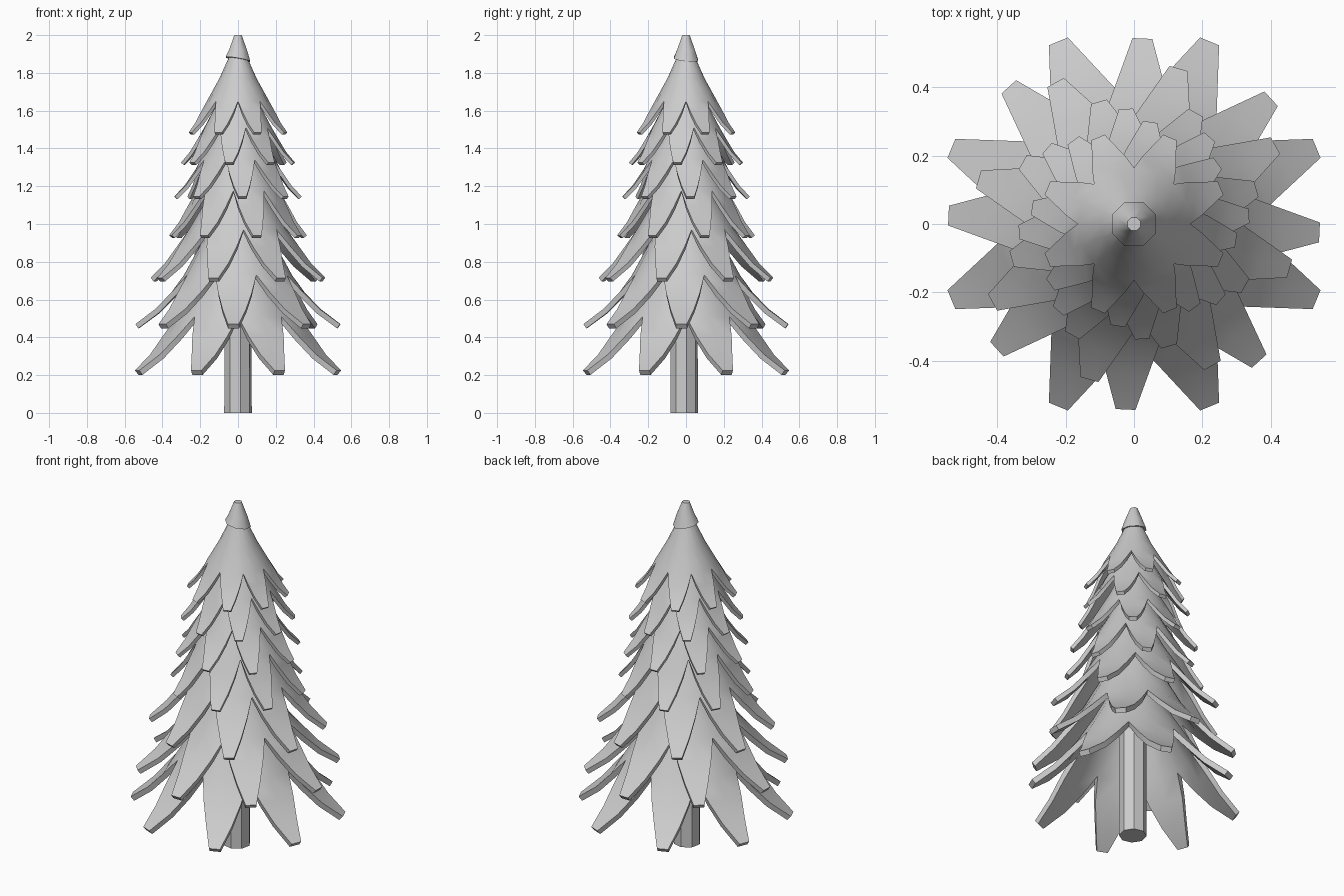
import bpy
from math import sin, cos, radians, pi

if "Cube" in bpy.data.objects:
    bpy.data.objects.remove(bpy.data.objects["Cube"])

BRANCHES = 8


def make_object(name, verts, faces):
    mesh = bpy.data.meshes.new(name)
    mesh.from_pydata(verts, [], faces)
    obj = bpy.data.objects.new(name, mesh)
    bpy.context.collection.objects.link(obj)
    return obj


def smooth(obj, angle):
    bpy.ops.object.select_all(action='DESELECT')
    obj.select_set(True)
    bpy.context.view_layer.objects.active = obj
    bpy.ops.object.shade_smooth_by_angle(angle=radians(angle))


def tier(name, turn, tip_r, tip_z, notch_r, notch_z, top_r, top_z, tip_w, thick):
    """Hollow cone whose rim splits into eight drooping, tapered branches."""
    verts, faces = [], []
    n = BRANCHES * 2

    def add(r, a, z, side=0.0):
        # point at radius r and angle a, shifted sideways
        verts.append((r * cos(a) - side * sin(a), r * sin(a) + side * cos(a), z))
        return len(verts) - 1

    # cone rings: odd vertices are notches, even ones branch centres
    rings = []
    for t, bulge in ((0, 0), (0.5, -0.006), (1, 0)):
        r = top_r + (notch_r - top_r) * t + bulge
        z = top_z + (notch_z - top_z) * t
        rings.append([add(r, radians(turn) + i * pi / BRANCHES, z) for i in range(n)])
    for up, low in zip(rings, rings[1:]):
        for i in range(n):
            j = (i + 1) % n
            faces.append((up[i], low[i], low[j], up[j]))
    base = rings[-1]
    base_half = notch_r * sin(pi / BRANCHES)

    # branches: flare outwards from the base to a blunt tip
    for b in range(BRANCHES):
        a = radians(turn) + b * 2 * pi / BRANCHES
        rows = [[base[2 * b - 1], base[2 * b], base[2 * b + 1]]]
        for tr, tz in ((0.25, 0.36), (0.59, 0.70), (1, 1)):
            r = notch_r + (tip_r - notch_r) * tr
            z = notch_z + (tip_z - notch_z) * tz
            half = base_half + (tip_w / 2 - base_half) * tr
            rows.append([add(r, a, z, s * half) for s in (-1, 0, 1)])
        for up, low in zip(rows, rows[1:]):
            for k in (0, 1):
                faces.append((up[k], low[k], low[k + 1], up[k + 1]))

    obj = make_object(name, verts, faces)
    mod = obj.modifiers.new("thickness", 'SOLIDIFY')
    mod.thickness = thick
    mod.offset = -1
    bpy.context.view_layer.objects.active = obj
    obj.select_set(True)
    bpy.ops.object.modifier_apply(modifier=mod.name)
    smooth(obj, 35)


# foliage tiers, bottom to top
tiers = [
    # turn, tip_r, tip_z, notch_r, notch_z, top_r, top_z, tip_w, thick
    (22.5, 0.578, 0.225, 0.325, 0.51, 0.14, 0.84, 0.060, 0.030),
    (-2.6, 0.543, 0.470, 0.286, 0.73, 0.12, 1.06, 0.058, 0.028),
    (-16.0, 0.473, 0.715, 0.262, 0.97, 0.10, 1.26, 0.055, 0.025),
    (16.0, 0.372, 0.940, 0.222, 1.175, 0.09, 1.43, 0.048, 0.022),
    (4.0, 0.337, 1.145, 0.200, 1.34, 0.08, 1.58, 0.042, 0.020),
    (-9.0, 0.302, 1.325, 0.181, 1.51, 0.07, 1.74, 0.042, 0.019),
    (22.5, 0.274, 1.485, 0.165, 1.65, 0.045, 1.89, 0.042, 0.018),
]
for i, t in enumerate(tiers):
    tier(f"branch_tier_{i + 1}", *t)

# trunk
bpy.ops.mesh.primitive_cone_add(vertices=8, radius1=0.074, radius2=0.072, depth=0.85,
                                location=(0, -0.01, 0.425), rotation=(0, 0, radians(10)))
bpy.context.object.name = "trunk"

# tree tip: blunt cap with a slightly uneven lower rim
verts = []
for r, z, wave in ((0.070, 1.872, 0.014), (0.052, 1.92, 0), (0.021, 2.0, 0)):
    for i in range(8):
        a = i * pi / 4 + pi / 8
        verts.append((r * cos(a), r * sin(a), z + wave * cos(a + 2.6)))
faces = [(k + i, k + (i + 1) % 8, k + 8 + (i + 1) % 8, k + 8 + i)
         for k in (0, 8) for i in range(8)]
faces += [tuple(range(16, 24)), tuple(reversed(range(8)))]
smooth(make_object("tree_tip", verts, faces), 50)
